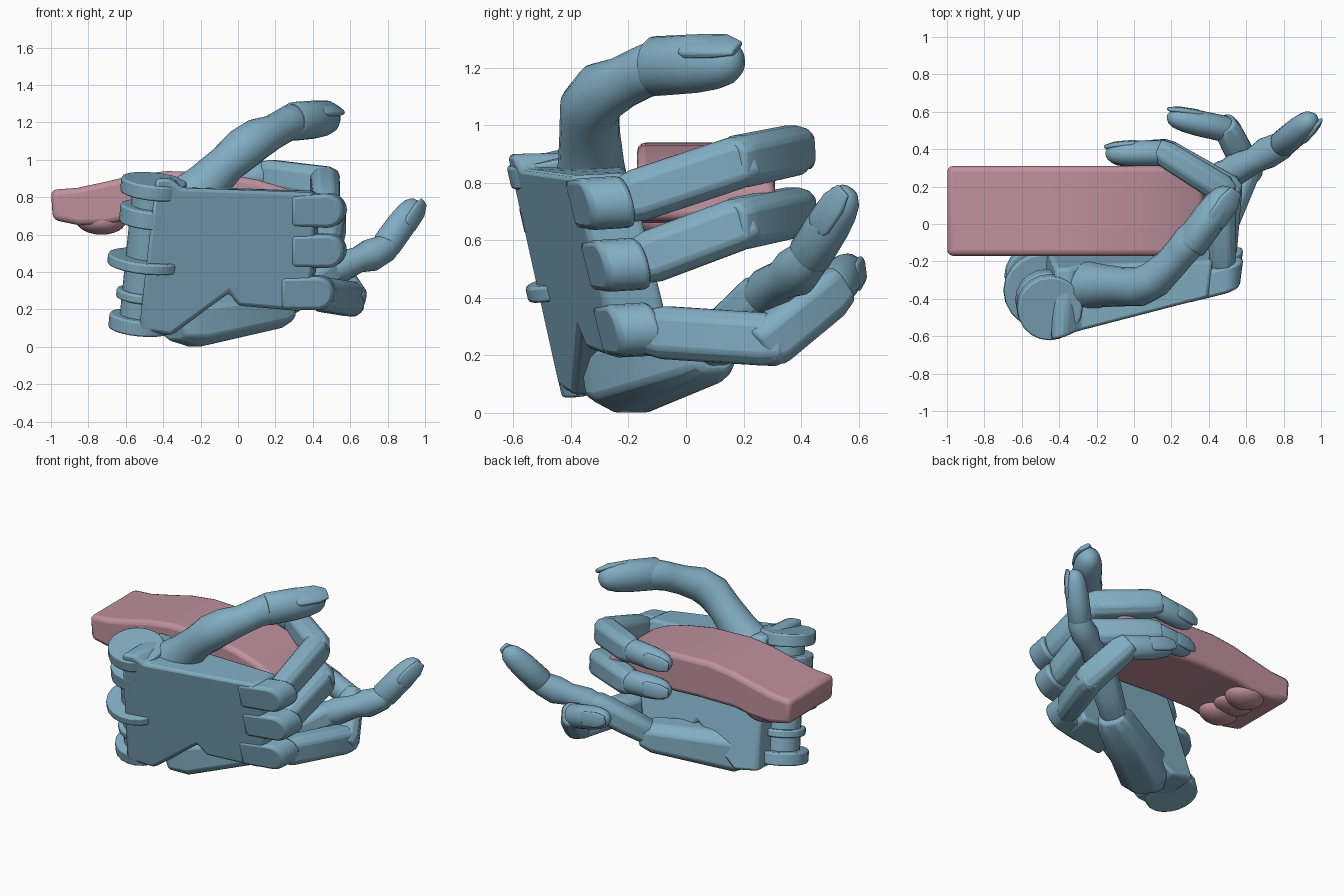
import bpy, bmesh, math
from mathutils import Vector as V

if "Cube" in bpy.data.objects:
    bpy.data.objects.remove(bpy.data.objects["Cube"])


def material(name, rgb):
    m = bpy.data.materials.new(name)
    m.diffuse_color = (*rgb, 1)
    m.use_nodes = True
    m.node_tree.nodes["Principled BSDF"].inputs["Base Color"].default_value = m.diffuse_color
    return m


BLUE = material("steel_blue", (0.22, 0.42, 0.54))
PINK = material("dusty_pink", (0.52, 0.28, 0.34))


def finish(name, bm, mat=BLUE, bevel=0, segments=2, angle=30):
    bmesh.ops.recalc_face_normals(bm, faces=bm.faces)
    me = bpy.data.meshes.new(name)
    bm.to_mesh(me)
    bm.free()
    ob = bpy.data.objects.new(name, me)
    bpy.context.collection.objects.link(ob)
    me.materials.append(mat)
    if bevel:
        b = ob.modifiers.new("bevel", 'BEVEL')
        b.width, b.segments, b.limit_method = bevel, segments, 'ANGLE'
    bpy.ops.object.select_all(action='DESELECT')
    ob.select_set(True)
    bpy.context.view_layer.objects.active = ob
    bpy.ops.object.shade_smooth_by_angle(angle=math.radians(angle))
    return ob


OCT = [(1, .5), (.6, 1), (-.6, 1), (-1, .5), (-1, -.5), (-.6, -1), (.6, -1), (1, -.5)]
ROUND = [(math.cos(i * math.tau / 20), math.sin(i * math.tau / 20)) for i in range(20)]


def loft(name, rings, ref=(0, 0, 1), shape=ROUND, bevel=0, angle=40):
    """rings: (point, half size along ref, half size across)"""
    bm = bmesh.new()
    pts = [V(r[0]) for r in rings]
    loops = []
    for i, (p, a, b) in enumerate(rings):
        t = (pts[min(i + 1, len(pts) - 1)] - pts[max(i - 1, 0)]).normalized()
        u = (V(ref) - t * V(ref).dot(t)).normalized()
        w = t.cross(u)
        loops.append([bm.verts.new(pts[i] + u * a * x + w * b * y) for x, y in shape])
    n = len(shape)
    for l0, l1 in zip(loops, loops[1:]):
        for k in range(n):
            bm.faces.new((l0[k], l0[(k + 1) % n], l1[(k + 1) % n], l1[k]))
    bm.faces.new(loops[0][::-1])
    bm.faces.new(loops[-1])
    return finish(name, bm, bevel=bevel, angle=angle)


def cylinder(name, a, b, r, bevel=0.01):
    a, b = V(a), V(b)
    return loft(name, [(a, r, r), (b, r, r)], (1, 0, 0), bevel=bevel)


def fingertip(name, a, b, r, ref, outward):
    """Rounded last joint with a nail on the outward side."""
    a, b = V(a), V(b)
    prof = [(0, .9), (.04, 1), (.5, .98), (.72, .9), (.87, .75), (.96, .5), (1, .2)]
    loft(name, [(a.lerp(b, t), r * s, r * .9 * s) for t, s in prof], ref)
    d = (b - a).normalized()
    out = V(outward)
    out = (out - d * out.dot(d)).normalized()
    c = a.lerp(b, .66) + out * r * .68
    L = (b - a).length * .36
    loft(name + "_nail", [(c - d * L * .55, r * .5, r * .18), (c - d * L * .35, r * .62, r * .22),
         (c + d * L * .5 - out * r * .06, r * .6, r * .2), (c + d * L - out * r * .2, r * .36, r * .12)],
         d.cross(out), OCT, bevel=.006)


def front(x, z):
    return -.49 + .25 * x - .25 * (z - .8)


def slab(name, outline, offset, thick, bevel):
    """Prism following the slanted front plane of the hand."""
    bm = bmesh.new()
    f = [bm.verts.new((x, front(x, z) + offset, z)) for x, z in outline]
    k = [bm.verts.new((x + .02, front(x, z) + thick(x), z + .01)) for x, z in outline]
    bm.faces.new(f)
    bm.faces.new(k[::-1])
    for i in range(len(f)):
        j = (i + 1) % len(f)
        bm.faces.new((f[i], k[i], k[j], f[j]))
    finish(name, bm, bevel=bevel)


# palm: slanted wedge, thick at the wrist and thin at the knuckles
slab("palm", [(-.44, .9), (-.36, .9), (-.3, .85), (.4, .825), (.41, .62), (.4, .4), (.34, .19),
              (0, .22), (-.05, .29), (-.36, .06), (-.53, .09)],
     0, lambda x: .29 - .22 * x, .02)

# wrist hinge: tilted axle, lugs and one larger disc
low, high = V((-.53, -.27, .09)), V((-.45, -.45, .88))
cylinder("wrist_axle", low, high, .11)
for name, t0, t1, r in [("wrist_lug_top", .92, 1.02, .175), ("wrist_lug_upper", .72, .84, .165),
                        ("wrist_disc", .43, .5, .205), ("wrist_lug_lower", .21, .27, .14),
                        ("wrist_lug_bottom", .0, .1, .165)]:
    cylinder(name, low.lerp(high, t0), low.lerp(high, t1), r)

# three curled fingers: knuckle, first bend, second bend, tip
fingers = {
    "upper": [(.475, .725), (.465, .19, .875), (.16, .38, .915), (-.15, .375, .885)],
    "middle": [(.475, .51), (.50, .19, .66), (.17, .385, .70), (-.14, .365, .70)],
    "lower": [(.42, .285), (.605, .30, .255), (.50, .505, .42), (.18, .575, .51)],
}
for name, (kn, b, c, tip) in fingers.items():
    x, z = kn
    a = V((x, front(x, z) + .09, z))
    b, c, tip = V(b), V(c), V(tip)
    # rounded palm knuckle, flush with the back of the hand
    arc = [(x + .09 * math.cos(t), z + .09 * math.sin(t))
           for t in (math.pi * (i / 10 - .5) for i in range(11))]
    slab(name + "_knuckle", arc + [(x - .19, z + .085), (x - .19, z - .085)],
         -.006, lambda x: .15, .02)
    d = (b - a).normalized()
    loft(name + "_finger_base", [(a + d * .0, .07, .055), (a + d * .1, .092, .072),
         (b - d * .02, .092, .078), (b + d * .055, .078, .055)], shape=OCT, bevel=.012, angle=25)
    d = (c - b).normalized()
    loft(name + "_finger_middle", [(b - d * .06, .075, .055), (b, .09, .078),
         (c - d * .02, .087, .072), (c + d * .05, .07, .055)], shape=OCT, bevel=.012, angle=25)
    fingertip(name + "_fingertip", c, tip, .078, (0, 0, 1), (.1, 1, .1))

# lower thumb: wide block under the palm, then three segments reaching outward
loft("lower_thumb_block", [((-.35, -.28, .1), .07, .1), ((-.25, -.2, .135), .135, .15),
     ((.2, .06, .2), .1, .11), ((.27, .1, .21), .07, .08)], shape=OCT, bevel=.015, angle=25)
loft("lower_thumb_base", [((.22, .08, .22), .075, .075), ((.34, .16, .3), .08, .085),
     ((.48, .26, .4), .08, .08), ((.54, .3, .43), .06, .06)], shape=OCT, bevel=.015)
loft("lower_thumb_middle", [((.48, .26, .4), .07, .07), ((.54, .29, .425), .085, .085),
     ((.64, .34, .465), .07, .07), ((.71, .38, .49), .088, .085),
     ((.79, .42, .53), .075, .075), ((.82, .45, .57), .06, .06)])
fingertip("lower_thumb_tip", (.79, .425, .54), (.96, .57, .775), .082, (0, 0, 1), (.7, -.6, -.1))

# upper thumb: organic tube rising from the top edge
loft("upper_thumb_stem", [((-.24, -.33, .80), .14, .13), ((-.17, -.33, .87), .12, .115),
     ((-.06, -.335, .98), .105, .105), ((.03, -.335, 1.06), .115, .105), ((.11, -.295, 1.115), .11, .1),
     ((.19, -.22, 1.15), .092, .088), ((.25, -.15, 1.185), .092, .088),
     ((.30, -.09, 1.205), .1, .092), ((.34, -.04, 1.21), .085, .08)], (-.4, 0, .9), angle=60)
fingertip("upper_thumb_tip", (.29, -.12, 1.205), (.52, .19, 1.225), .104, (0, 0, 1), (.45, -.3, .85))

# held block: long bar with a gently arched top
bar = [(-1, .84), (-.86, .85), (-.72, .88), (-.55, .92), (-.38, .94), (-.1, .93), (.1, .895), (.25, .85),
       (.37, .79), (.38, .67), (.1, .66), (-.3, .68), (-.58, .68), (-.7, .655), (-.85, .65), (-.99, .68)]
bm = bmesh.new()
s0 = [bm.verts.new((x, -.17, z)) for x, z in bar]
s1 = [bm.verts.new((x, .31, z)) for x, z in bar]
bm.faces.new(s0)
bm.faces.new(s1[::-1])
for i in range(len(bar)):
    j = (i + 1) % len(bar)
    bm.faces.new((s0[i], s1[i], s1[j], s0[j]))
finish("held_bar", bm, PINK, bevel=.03, segments=3, angle=45)

# lumps on the underside of the bar
for i, (x, y, s) in enumerate([(-.73, .19, 1), (-.73, -.06, 1), (-.74, .07, .75)]):
    bm = bmesh.new()
    bmesh.ops.create_uvsphere(bm, u_segments=20, v_segments=12, radius=1)
    for v in bm.verts:
        v.co = V((x + v.co.x * .13, y + v.co.y * .11, .67 + v.co.z * .07 * s))
    finish("bar_lump_%d" % i, bm, PINK, angle=60)
